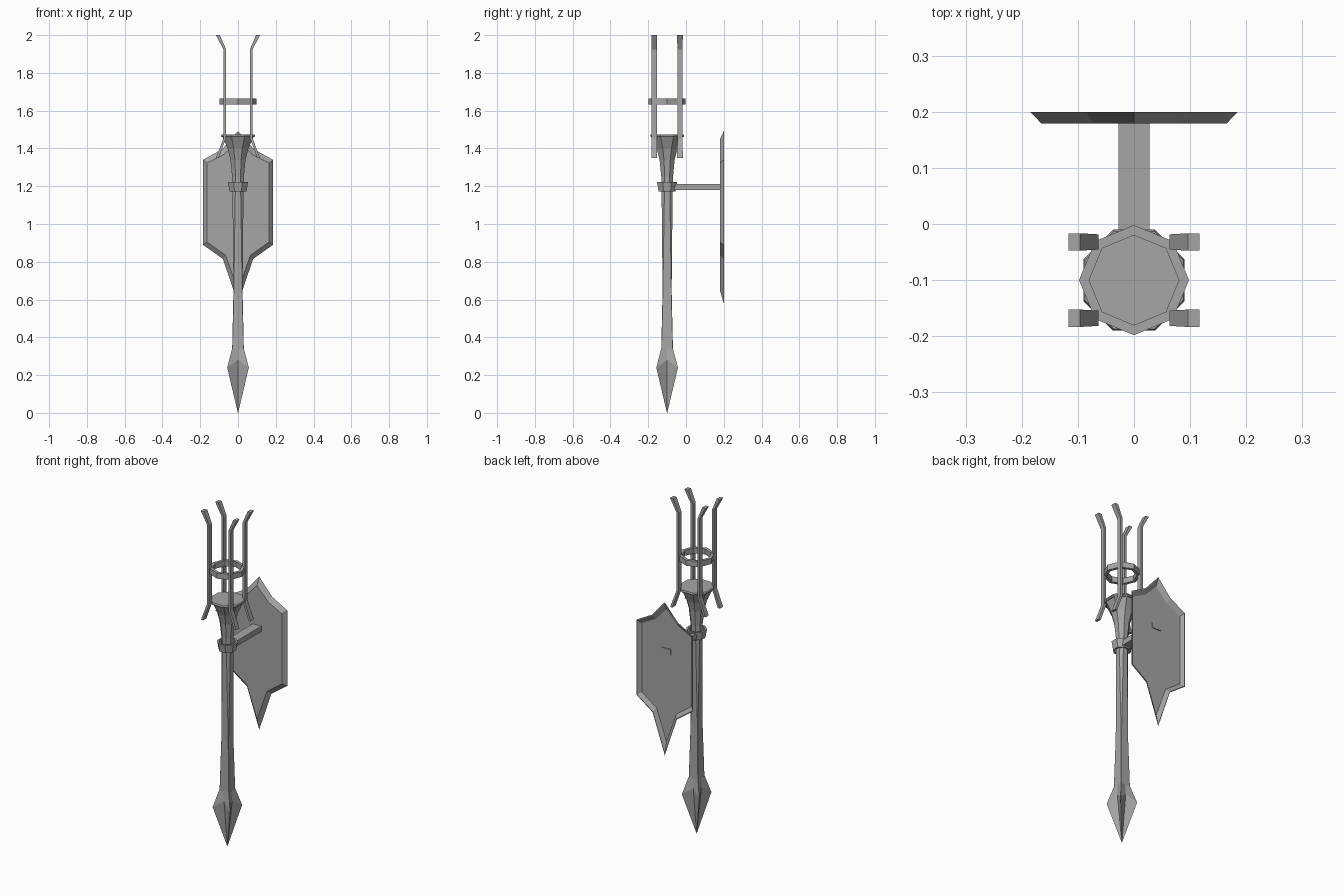
import bpy, bmesh
from math import cos, sin, pi
from mathutils import Vector

cube = bpy.data.objects.get("Cube")
if cube:
    bpy.data.objects.remove(cube)

AXIS_Y = -0.1  # the staff stands in front of the shield

metal = bpy.data.materials.new("grey_metal")
metal.use_nodes = True
GREY = (0.38, 0.38, 0.38, 1)
metal.diffuse_color = GREY
metal.node_tree.nodes["Principled BSDF"].inputs["Base Color"].default_value = GREY


def loft(name, rings, caps=True, closed=False):
    """Skin a list of equally long point rings."""
    bm = bmesh.new()
    loops = [[bm.verts.new(p) for p in ring] for ring in rings]
    n = len(loops[0])
    pairs = list(zip(loops, loops[1:]))
    if closed:
        pairs.append((loops[-1], loops[0]))
    for a, b in pairs:
        for i in range(n):
            j = (i + 1) % n
            bm.faces.new((a[i], a[j], b[j], b[i]))
    if caps and not closed:
        bm.faces.new(loops[0])
        bm.faces.new(loops[-1])
    bmesh.ops.remove_doubles(bm, verts=bm.verts, dist=0.0002)
    bmesh.ops.recalc_face_normals(bm, faces=bm.faces)
    mesh = bpy.data.meshes.new(name)
    bm.to_mesh(mesh)
    bm.free()
    mesh.materials.append(metal)
    obj = bpy.data.objects.new(name, mesh)
    bpy.context.collection.objects.link(obj)
    return obj


def chamfered(z, half, ratio=0.414):
    """Square section with cut corners; the default ratio is a regular octagon."""
    k = half * ratio
    pts = [(half, -k), (half, k), (k, half), (-k, half),
           (-half, k), (-half, -k), (-k, -half), (k, -half)]
    return [(x, y + AXIS_Y, z) for x, y in pts]


def star(z_axis, r_axis, z_diag, r_diag):
    """Eight points, alternating between the axes and the diagonals."""
    ring = []
    for i in range(8):
        r, z = ((r_axis, z_axis), (r_diag, z_diag))[i % 2]
        ring.append((r * cos(i * pi / 4), AXIS_Y + r * sin(i * pi / 4), z))
    return ring


# Four-ridged spike at the foot
loft("foot_spike", [star(0.0, 0.0006, 0.0, 0.0006),
                    star(0.28, 0.032, 0.24, 0.081),
                    star(0.34, 0.031, 0.34, 0.044)])

# Shaft turns from square at the bottom to octagonal at the flared neck
loft("shaft", [chamfered(*s) for s in (
    (0.335, 0.031, 0.95), (0.65, 0.024, 0.92), (1.15, 0.029, 0.5),
    (1.25, 0.031), (1.34, 0.04), (1.4, 0.055), (1.462, 0.082))])
loft("bowl_rim", [chamfered(1.46, 0.085), chamfered(1.466, 0.09),
                  chamfered(1.475, 0.087)])

# Collar that carries the arm
loft("collar", [chamfered(1.172, 0.045), chamfered(1.222, 0.053),
                chamfered(1.222, 0.042), chamfered(1.172, 0.036)], closed=True)

# Open hoop between the prongs
loft("hoop", [star(z, r, z, r) for z, r in (
    (1.632, 0.098), (1.665, 0.098), (1.665, 0.08), (1.632, 0.08))], closed=True)

# Four prongs, splayed outward at both ends
PRONG = ((1.35, 0.102, 0.116), (1.455, 0.063, 0.077),
         (1.925, 0.063, 0.077), (2.0, 0.096, 0.117))
for side, sx in (("left", 1), ("right", -1)):
    for end, sy in (("back", 1), ("front", -1)):
        rings = []
        for z, inner, outer in PRONG:
            w = 0.0135 if inner < 0.07 else 0.0155
            mid = AXIS_Y + sy * 0.068
            rings.append([(sx * x, mid + y, z) for x, y in (
                (inner, -w), (outer, -w), (outer, w), (inner, w))])
        loft(f"prong_{end}_{side}", rings)

# Arm from the collar through the shield
loft("shield_arm", [[(x, y, z) for x, z in (
    (-0.028, 1.18), (0.028, 1.18), (0.028, 1.212), (-0.028, 1.212))]
    for y in (-0.06, 0.188)])


# Dished shield with a sloping border
def outline(half, y, scale=1.0):
    pts = half + [(-x, z) for x, z in half[-2:0:-1]]
    return [(x * scale, y, 1.1 + (z - 1.1) * scale) for x, z in pts]


RIM = [(0, 1.492), (0.085, 1.395), (0.185, 1.34),
       (0.185, 0.89), (0.08, 0.815), (0, 0.58)]
FACE = [(0, 1.447), (0.072, 1.37), (0.165, 1.322),
        (0.165, 0.905), (0.066, 0.835), (0, 0.65)]
loft("shield", [outline(FACE, 0.179), outline(RIM, 0.2),
                outline(RIM, 0.2, 0.985), outline(FACE, 0.183, 0.99)])
